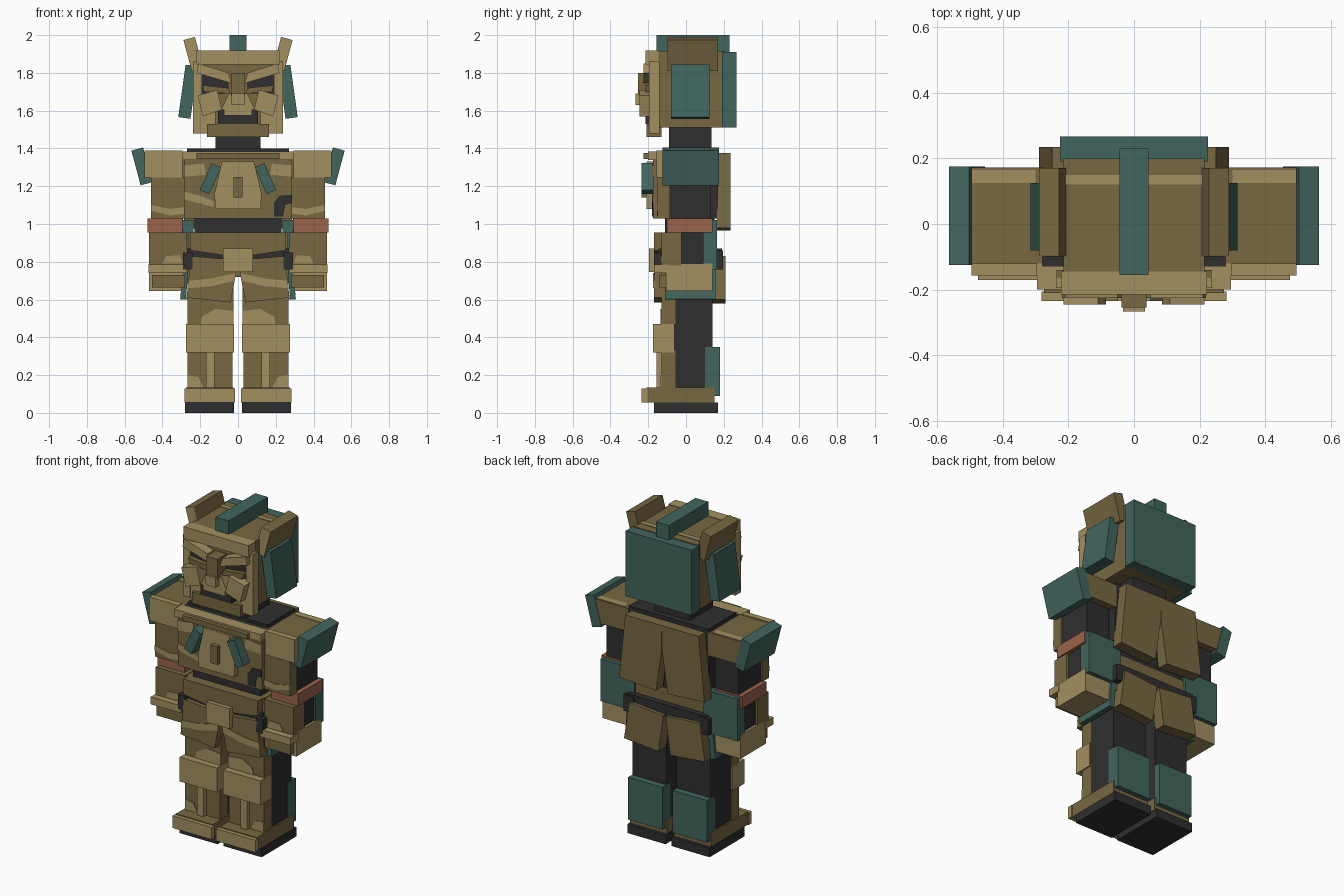
import bpy, bmesh, math
from mathutils import Matrix

old = bpy.data.objects.get("Cube")
if old:
    bpy.data.objects.remove(old, do_unlink=True)


def material(name, rgb):
    m = bpy.data.materials.new(name)
    m.use_nodes = True
    m.diffuse_color = (*rgb, 1)
    b = m.node_tree.nodes["Principled BSDF"]
    b.inputs["Base Color"].default_value = (*rgb, 1)
    b.inputs["Roughness"].default_value = 0.8
    return m


TAN = material("tan", (0.37, 0.28, 0.12))
OLIVE = material("dark_olive", (0.185, 0.138, 0.055))
BLACK = material("charcoal", (0.028, 0.028, 0.028))
TEAL = material("teal", (0.054, 0.130, 0.110))
RUST = material("rust", (0.33, 0.125, 0.07))


def finish(name, bm, mat, loc=(0, 0, 0), rot=(0, 0, 0)):
    bmesh.ops.recalc_face_normals(bm, faces=bm.faces)
    me = bpy.data.meshes.new(name)
    bm.to_mesh(me)
    bm.free()
    me.materials.append(mat)
    ob = bpy.data.objects.new(name, me)
    ob.location, ob.rotation_euler = loc, rot
    bpy.context.collection.objects.link(ob)
    return ob


def box(name, x, y, z, mat, tilt=0, pair=False):
    """Box from ranges; tilt (degrees) leans the top toward +x; pair adds the other side."""
    for s, side in ((1, "left_"), (-1, "right_")) if pair else ((1, ""),):
        bm = bmesh.new()
        size = (x[1] - x[0], y[1] - y[0], z[1] - z[0])
        bmesh.ops.create_cube(bm, size=1, matrix=Matrix.Diagonal((*size, 1)))
        loc = (s * sum(x) / 2, sum(y) / 2, sum(z) / 2)
        finish(side + name, bm, mat, loc, (0, s * math.radians(tilt), 0))


def prism(name, pts, y, mat, pair=False):
    """Outline in x, z pushed through a y range."""
    for s, side in ((1, "left_"), (-1, "right_")) if pair else ((1, ""),):
        bm = bmesh.new()
        f = bm.faces.new([bm.verts.new((s * a, y[0], b)) for a, b in pts])
        ex = bmesh.ops.extrude_face_region(bm, geom=[f])
        vs = [v for v in ex["geom"] if isinstance(v, bmesh.types.BMVert)]
        bmesh.ops.translate(bm, verts=vs, vec=(0, y[1] - y[0], 0))
        finish(side + name, bm, mat)


def patch(name, pts, front, mat, pair=True):
    """Thin camouflage plate on a front surface."""
    prism(name, pts, (front - 0.004, front + 0.002), mat, pair)


# feet and legs
box("sole", (0.02, 0.28), (-0.17, 0.17), (0, 0.055), BLACK, pair=True)
box("boot", (0.025, 0.275), (-0.21, 0.15), (0.055, 0.135), OLIVE, pair=True)
box("toe_cap", (0.015, 0.282), (-0.235, -0.205), (0.055, 0.13), TAN, pair=True)
box("leg", (0.035, 0.265), (-0.06, 0.14), (0.05, 0.90), BLACK, pair=True)
box("shin_plate", (0.03, 0.268), (-0.13, -0.055), (0.13, 0.33), OLIVE, pair=True)
box("shin_ridge", (0.125, 0.17), (-0.155, -0.12), (0.13, 0.33), TAN, pair=True)
patch("shin_patch", [(0.18, 0.13), (0.268, 0.13), (0.268, 0.20), (0.21, 0.19)], -0.13, TAN)
box("knee_guard", (0.022, 0.275), (-0.175, -0.06), (0.32, 0.47), TAN, pair=True)
box("thigh_plate", (0.025, 0.268), (-0.13, -0.055), (0.47, 0.82), OLIVE, pair=True)
patch("thigh_patch", [(0.025, 0.47), (0.20, 0.47), (0.19, 0.51), (0.12, 0.55), (0.025, 0.54)], -0.13, TAN)
box("calf_guard", (0.035, 0.268), (0.10, 0.18), (0.09, 0.35), TEAL, pair=True)

# hips, belt and skirt
box("hips", (-0.265, 0.265), (-0.12, 0.155), (0.72, 0.955), OLIVE)
box("belt", (-0.27, 0.27), (-0.145, 0.19), (0.80, 0.87), BLACK)
box("belt_pouch", (0.24, 0.29), (-0.17, -0.08), (0.76, 0.85), BLACK, pair=True)
box("rear_pouch", (0.22, 0.29), (0.12, 0.195), (0.76, 0.86), BLACK, pair=True)
box("hip_guard", (0.265, 0.295), (-0.11, 0.155), (0.60, 0.86), TEAL, tilt=-5, pair=True)
prism("pelvis_plate", [(-0.255, 0.955), (0.255, 0.955), (0.25, 0.86), (0.08, 0.835), (-0.08, 0.835), (-0.25, 0.86)],
      (-0.17, -0.11), OLIVE)
prism("front_skirt", [(0.006, 0.81), (0.25, 0.83), (0.272, 0.61), (0.04, 0.585), (0.012, 0.73)],
      (-0.17, -0.12), OLIVE, pair=True)
patch("skirt_stripe", [(0.017, 0.70), (0.14, 0.67), (0.268, 0.66), (0.264, 0.70), (0.15, 0.71), (0.012, 0.74)],
      -0.17, TAN)
box("buckle", (-0.08, 0.08), (-0.195, -0.15), (0.745, 0.87), TAN)
prism("rear_skirt", [(0.008, 0.81), (0.24, 0.83), (0.275, 0.60), (0.04, 0.58)], (0.14, 0.21), OLIVE, pair=True)

# torso
box("waist", (-0.23, 0.23), (-0.11, 0.15), (0.94, 1.04), BLACK)
box("torso", (-0.28, 0.28), (-0.13, 0.17), (1.03, 1.385), BLACK)
box("chest", (-0.285, 0.285), (-0.175, -0.12), (1.03, 1.36), OLIVE)
box("collar_plate", (-0.295, 0.295), (-0.20, -0.12), (1.34, 1.385), TAN)
box("collar_trim", (-0.22, 0.22), (-0.225, -0.19), (1.345, 1.375), OLIVE)
prism("chest_plate", [(-0.12, 1.08), (0.12, 1.08), (0.125, 1.16), (0.085, 1.33), (-0.085, 1.33), (-0.125, 1.16)],
      (-0.21, -0.16), TAN)
box("chest_bar", (0.118, 0.173), (-0.235, -0.16), (1.162, 1.318), TEAL, tilt=-24, pair=True)
box("chest_badge", (-0.024, 0.024), (-0.235, -0.20), (1.14, 1.25), OLIVE)
patch("chest_stripe", [(0.17, 1.26), (0.285, 1.25), (0.285, 1.31), (0.18, 1.32)], -0.175, TAN)
patch("chest_lower_stripe", [(-0.285, 1.17), (-0.20, 1.15), (-0.13, 1.12), (-0.13, 1.09), (-0.285, 1.13)],
      -0.175, TAN, False)
patch("chest_dark_patch", [(0.19, 1.04), (0.24, 1.04), (0.25, 1.10), (0.285, 1.11), (0.285, 1.155), (0.22, 1.15),
      (0.19, 1.11)], -0.175, BLACK, False)
prism("back_plate", [(0, 1.375), (0.25, 1.375), (0.29, 0.98), (0.04, 0.965), (0.002, 1.22)],
      (0.165, 0.235), OLIVE, pair=True)
box("collar", (-0.27, 0.27), (-0.10, 0.17), (1.38, 1.40), BLACK)
box("neck", (-0.12, 0.12), (-0.09, 0.135), (1.39, 1.53), BLACK)

# shoulders and arms
box("shoulder", (0.27, 0.495), (-0.125, 0.172), (1.24, 1.383), OLIVE, pair=True)
box("shoulder_front", (0.295, 0.495), (-0.157, -0.12), (1.245, 1.39), TAN, pair=True)
box("shoulder_stripe", (0.30, 0.495), (0.125, 0.165), (1.381, 1.386), TAN, pair=True)
box("shoulder_pad", (0.477, 0.541), (-0.125, 0.175), (1.21, 1.40), TEAL, tilt=15, pair=True)
box("upper_arm", (0.29, 0.45), (-0.09, 0.13), (1.02, 1.26), BLACK, pair=True)
box("upper_arm_plate", (0.278, 0.46), (-0.15, -0.085), (1.03, 1.25), OLIVE, pair=True)
patch("arm_stripe", [(0.278, 1.09), (0.36, 1.08), (0.46, 1.10), (0.46, 1.07), (0.36, 1.045), (0.278, 1.055)],
      -0.15, TAN)
box("arm_band", (0.295, 0.478), (-0.10, 0.14), (0.955, 1.03), RUST, pair=True)
box("forearm", (0.29, 0.455), (-0.03, 0.10), (0.76, 0.97), BLACK, pair=True)
box("forearm_plate", (0.27, 0.47), (-0.13, -0.025), (0.78, 0.955), OLIVE, pair=True)
patch("forearm_patch", [(0.29, 0.79), (0.40, 0.79), (0.38, 0.83), (0.31, 0.835)], -0.13, TAN)
box("forearm_guard", (0.235, 0.465), (0.09, 0.165), (0.76, 1.02), TEAL, pair=True)
box("hand", (0.28, 0.47), (-0.105, 0.14), (0.645, 0.79), TAN, pair=True)
box("knuckles", (0.27, 0.475), (-0.17, -0.09), (0.74, 0.785), TAN, pair=True)
box("fingers", (0.28, 0.455), (-0.14, -0.09), (0.665, 0.73), OLIVE, pair=True)

# head
box("head", (-0.215, 0.215), (-0.15, 0.20), (1.51, 1.915), OLIVE)
box("head_top_stripe", (-0.214, 0.214), (0.12, 0.15), (1.912, 1.919), TAN)
box("rear_head_guard", (-0.225, 0.225), (0.19, 0.267), (1.51, 1.91), TEAL)
box("crest", (-0.044, 0.044), (-0.155, 0.23), (1.90, 2.0), TEAL)
box("horn", (0.205, 0.268), (-0.095, 0.17), (1.815, 1.985), OLIVE, tilt=15, pair=True)
box("horn_front", (0.205, 0.268), (-0.098, -0.09), (1.815, 1.985), TAN, tilt=15, pair=True)
box("cheek_guard", (0.232, 0.297), (-0.08, 0.125), (1.56, 1.84), TEAL, tilt=-8, pair=True)

# face
box("face_back", (-0.235, 0.235), (-0.165, -0.14), (1.53, 1.86), OLIVE)
box("forehead", (-0.222, 0.222), (-0.215, -0.145), (1.845, 1.918), TAN)
box("face_frame", (0.19, 0.238), (-0.195, -0.14), (1.48, 1.86), TAN, pair=True)
box("jaw_side", (0.12, 0.225), (-0.19, -0.14), (1.48, 1.62), TAN, pair=True)
box("chin", (-0.165, 0.165), (-0.21, -0.13), (1.46, 1.53), OLIVE)
box("mouth", (-0.105, 0.105), (-0.215, -0.15), (1.53, 1.60), BLACK)
box("upper_lip", (-0.075, 0.075), (-0.235, -0.16), (1.575, 1.61), TAN)
box("eye", (0.05, 0.19), (-0.185, -0.15), (1.69, 1.79), BLACK, pair=True)
prism("brow", [(0.035, 1.745), (0.05, 1.80), (0.21, 1.85), (0.22, 1.80)], (-0.225, -0.15), TAN, pair=True)
prism("lower_lid", [(0.04, 1.69), (0.18, 1.70), (0.19, 1.735), (0.05, 1.72)], (-0.215, -0.15), OLIVE, pair=True)
prism("cheek", [(0.085, 1.605), (0.185, 1.57), (0.215, 1.68), (0.11, 1.71)], (-0.245, -0.15), TAN, pair=True)
prism("muzzle", [(-0.09, 1.605), (0.09, 1.605), (0.05, 1.69), (-0.05, 1.69)], (-0.235, -0.15), TAN)
box("nose_bridge", (-0.038, 0.038), (-0.255, -0.15), (1.68, 1.80), OLIVE)
box("nose", (-0.034, 0.034), (-0.267, -0.15), (1.63, 1.69), TAN)
